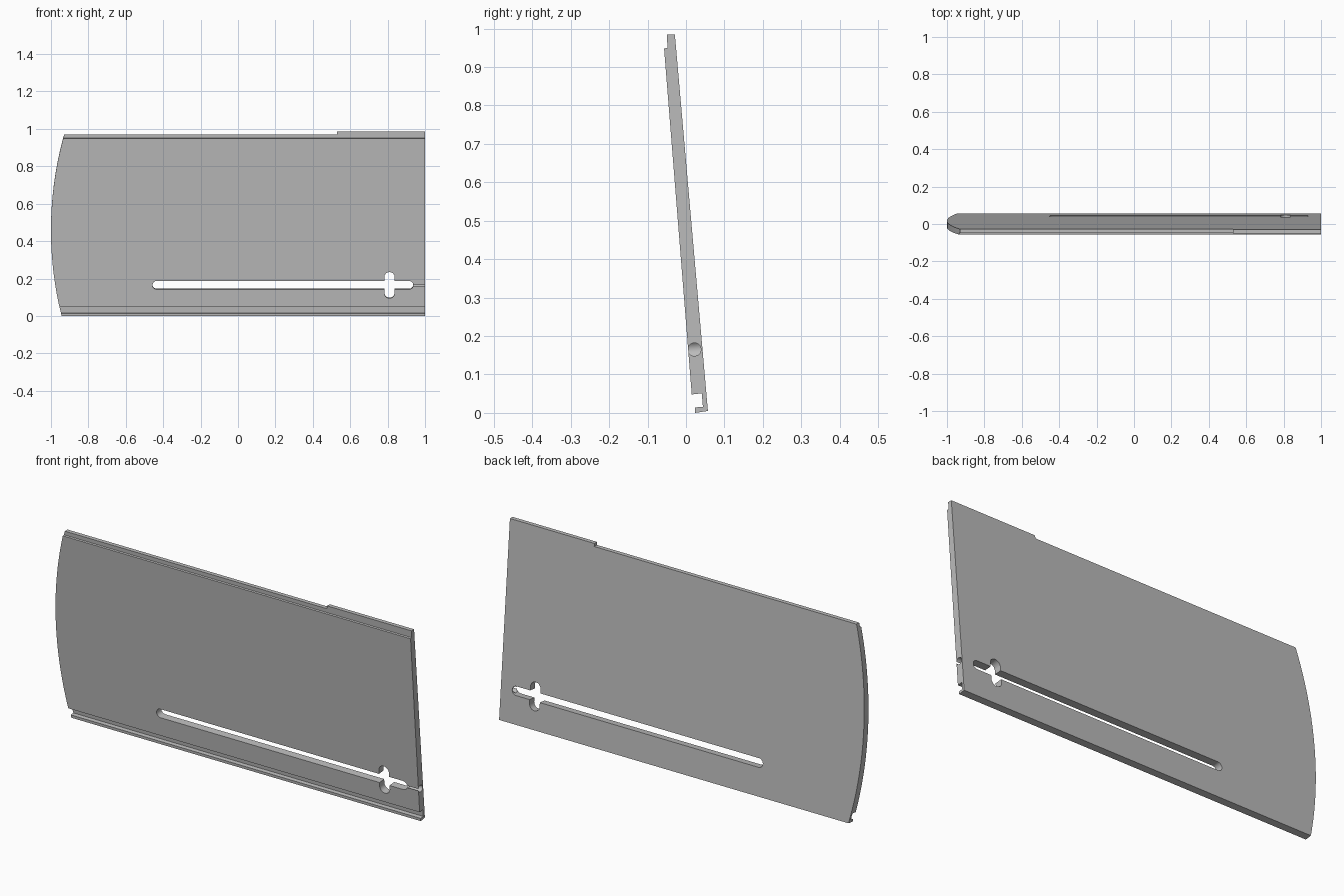
import bpy, bmesh, math
from mathutils import Vector

if "Cube" in bpy.data.objects:
    bpy.data.objects.remove(bpy.data.objects["Cube"])

TILT = math.radians(5.07)
NORMAL = Vector((0, math.cos(TILT), math.sin(TILT)))   # through the panel
UP = Vector((0, -math.sin(TILT), math.cos(TILT)))      # along its height
SLOT_HEIGHT = 0.166

grey = bpy.data.materials.new("mid grey")
grey.use_nodes = True
grey.diffuse_color = (0.5, 0.5, 0.5, 1)
grey.node_tree.nodes["Principled BSDF"].inputs["Base Color"].default_value = (0.5, 0.5, 0.5, 1)


def prism(name, points, sweep):
    """Closed solid made by sweeping a flat outline along a vector."""
    bm = bmesh.new()
    face = bm.faces.new([bm.verts.new(p) for p in points])
    out = bmesh.ops.extrude_face_region(bm, geom=[face])
    verts = [g for g in out["geom"] if isinstance(g, bmesh.types.BMVert)]
    bmesh.ops.translate(bm, verts=verts, vec=sweep)
    bmesh.ops.recalc_face_normals(bm, faces=bm.faces)
    mesh = bpy.data.meshes.new(name)
    bm.to_mesh(mesh)
    bm.free()
    obj = bpy.data.objects.new(name, mesh)
    bpy.context.collection.objects.link(obj)
    return obj


def through(name, outline):
    """Cutter passing through the panel at right angles to its face."""
    centre = Vector((0, 0.022, SLOT_HEIGHT))
    pts = [centre + Vector((x, 0, 0)) + UP * h - NORMAL * 0.2 for x, h in outline]
    return prism(name, pts, NORMAL * 0.4)


def stadium(cx, half_x, half_h, steps=12):
    """Rounded slot outline, long either way."""
    r = min(half_x, half_h)
    pts = []
    for quarter, (sx, sy) in enumerate([(1, 1), (-1, 1), (-1, -1), (1, -1)]):
        for i in range(steps + 1):
            a = (quarter + i / steps) * math.pi / 2
            p = (cx + sx * (half_x - r) + r * math.cos(a),
                 sy * (half_h - r) + r * math.sin(a))
            if not pts or math.dist(p, pts[-1]) > 1e-5:
                pts.append(p)
    if math.dist(pts[0], pts[-1]) < 1e-5:
        pts.pop()
    return pts


# Tilted panel with a rebated top edge and a hooked groove along the bottom
profile = [(-0.050, 0.985), (-0.029, 0.985), (0.057, 0.005), (0.024, 0.0),
           (0.023, 0.014), (0.044, 0.016), (0.041, 0.051), (0.015, 0.048),
           (-0.057, 0.948), (-0.048, 0.950)]
panel = prism("panel", [(-1.1, y, z) for y, z in profile], Vector((2.1, 0, 0)))
panel.data.materials.append(grey)

# Bowed left end
RADIUS = 1.89
arc = []
for i in range(41):
    h = -0.7 + 1.4 * i / 40
    arc.append((RADIUS - 1 - math.sqrt(RADIUS ** 2 - h ** 2), h + 0.294))
end_cutter = through("end_cutter", arc + [(-1.4, 0.994), (-1.4, -0.406)])

# Lowered top edge left of the raised tab
notch = [(-1.3, -0.2, 0.97), (0.53, -0.2, 0.97), (0.53, -0.2, 1.2), (-1.3, -0.2, 1.2)]
notch_cutter = prism("notch_cutter", notch, Vector((0, 0.4, 0)))

# Long slot with a crossing short slot
slot_cutter = through("slot_cutter", stadium(0.24, 0.697, 0.0225))
cross_cutter = through("cross_cutter", stadium(0.81, 0.028, 0.070))

# Round bore from the right end into the slot
bore = [(0.92, 0.022 + 0.017 * math.cos(a), 0.165 + 0.017 * math.sin(a))
        for a in (math.tau * i / 32 for i in range(32))]
bore_cutter = prism("bore_cutter", bore, Vector((0.2, 0, 0)))

cutters = [end_cutter, notch_cutter, slot_cutter, cross_cutter, bore_cutter]
for cutter in cutters:
    cutter.hide_render = True
    mod = panel.modifiers.new(cutter.name, "BOOLEAN")
    mod.operation = "DIFFERENCE"
    mod.solver = "EXACT"
    mod.object = cutter

# Bake the cuts and drop the helpers
deps = bpy.context.evaluated_depsgraph_get()
baked = bpy.data.meshes.new_from_object(panel.evaluated_get(deps))
panel.modifiers.clear()
panel.data = baked
baked.materials.clear()
baked.materials.append(grey)
for poly in baked.polygons:
    poly.material_index = 0
for cutter in cutters:
    bpy.data.objects.remove(cutter)

bpy.ops.object.select_all(action="DESELECT")
panel.select_set(True)
bpy.context.view_layer.objects.active = panel
bpy.ops.object.shade_smooth_by_angle(angle=math.radians(30))
